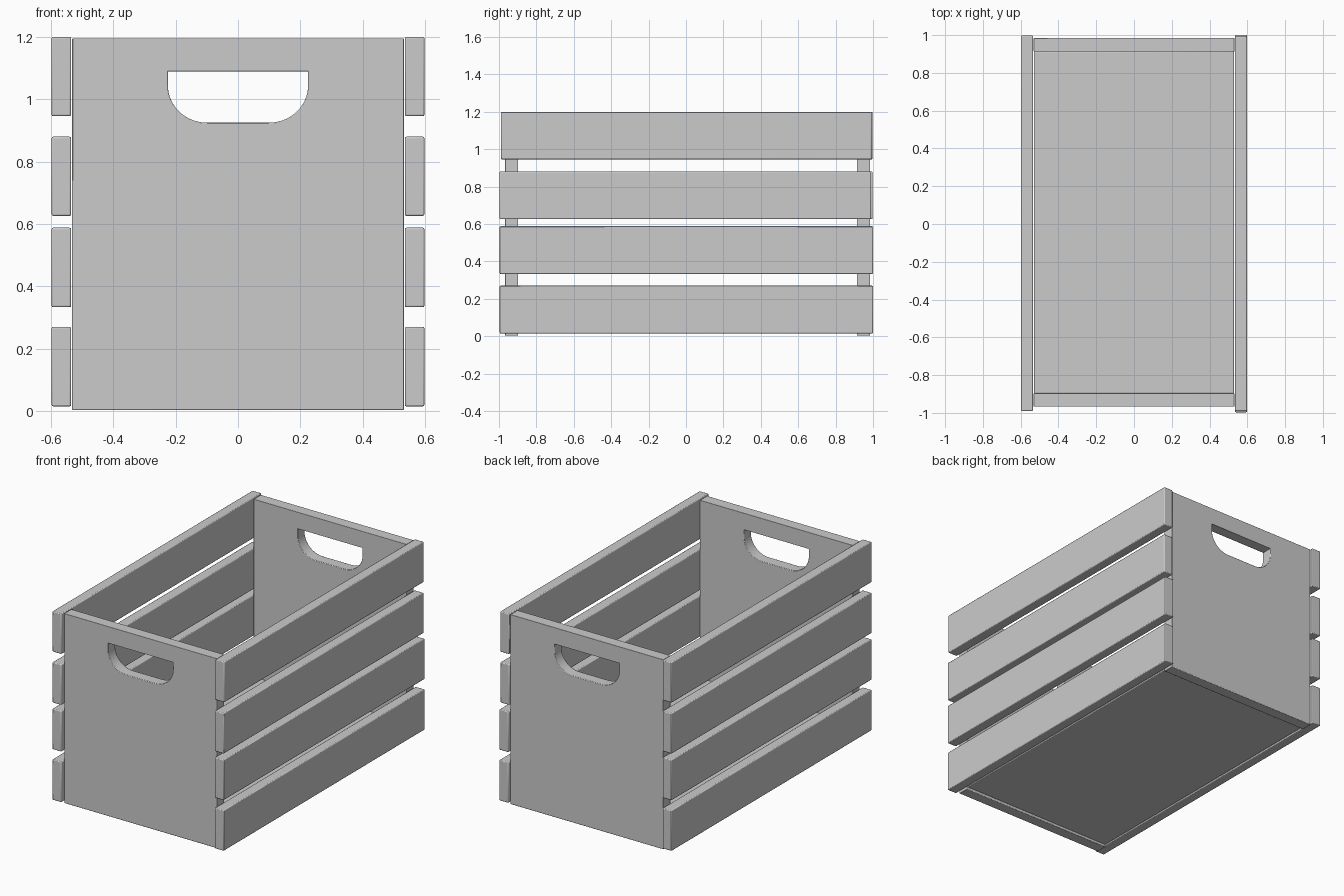
import bpy, bmesh, math
from mathutils import Vector

if "Cube" in bpy.data.objects:
    bpy.data.objects.remove(bpy.data.objects["Cube"])


def finish(name, bm, bevel=0.005):
    bmesh.ops.recalc_face_normals(bm, faces=bm.faces)
    mesh = bpy.data.meshes.new(name)
    bm.to_mesh(mesh)
    bm.free()
    ob = bpy.data.objects.new(name, mesh)
    bpy.context.collection.objects.link(ob)
    mod = ob.modifiers.new("soft_edges", 'BEVEL')
    mod.width = bevel
    mod.segments = 2
    mod.limit_method = 'ANGLE'
    mod.angle_limit = math.radians(40)
    bpy.ops.object.select_all(action='DESELECT')
    ob.select_set(True)
    bpy.context.view_layer.objects.active = ob
    bpy.ops.object.shade_smooth_by_angle(angle=math.radians(30))
    return ob


def board(name, lo, hi):
    bm = bmesh.new()
    bmesh.ops.create_cube(bm, size=1)
    lo, hi = Vector(lo), Vector(hi)
    for v in bm.verts:
        v.co = (lo + hi) / 2 + v.co * (hi - lo)
    return finish(name, bm)


def add_loop(bm, points, y):
    vs = [bm.verts.new((x, y, z)) for x, z in points]
    return [bm.edges.new((a, b)) for a, b in zip(vs, vs[1:] + vs[:1])]


# Handle hole: flat top, rounded bottom corners
def handle_outline():
    rx, rz, steps = 0.125, 0.12, 10
    right = [(0.225, 1.09)]
    for i in range(steps + 1):
        a = math.pi / 2 * i / steps
        right.append((0.1 + rx * math.cos(a), 0.925 + rz - rz * math.sin(a)))
    return right + [(-x, z) for x, z in reversed(right)]


# End panels with cut-out handles
def end_panel(name, y0, y1):
    bm = bmesh.new()
    edges = add_loop(bm, [(-0.532, 0.003), (0.532, 0.003), (0.532, 1.195), (-0.532, 1.195)], y0)
    edges += add_loop(bm, handle_outline(), y0)
    bmesh.ops.triangle_fill(bm, edges=edges, use_beauty=True)
    ext = bmesh.ops.extrude_face_region(bm, geom=bm.faces[:], use_keep_orig=True)
    moved = [g for g in ext["geom"] if isinstance(g, bmesh.types.BMVert)]
    bmesh.ops.translate(bm, verts=moved, vec=(0, y1 - y0, 0))
    bmesh.ops.dissolve_limit(bm, angle_limit=0.01, verts=bm.verts[:], edges=bm.edges[:])
    return finish(name, bm, 0.003)


end_panel("front_panel", -0.967, -0.897)
end_panel("back_panel", 0.914, 0.984)

# Side slats: bottom z, top z, y start, y end
slats = [(0.015, 0.27, -0.996, 1.0), (0.333, 0.588, -0.996, 1.0),
         (0.626, 0.88, -0.997, 0.99), (0.946, 1.2, -0.99, 0.992)]
for i, (z0, z1, y0, y1) in enumerate(slats, 1):
    board(f"right_slat_{i}", (0.535, y0, z0), (0.598, y1, z1))
    board(f"left_slat_{i}", (-0.598, -0.99, z0), (-0.535, 0.998, z1))

# Floor
board("floor", (-0.53, -0.897, 0.016), (0.53, 0.914, 0.08))
